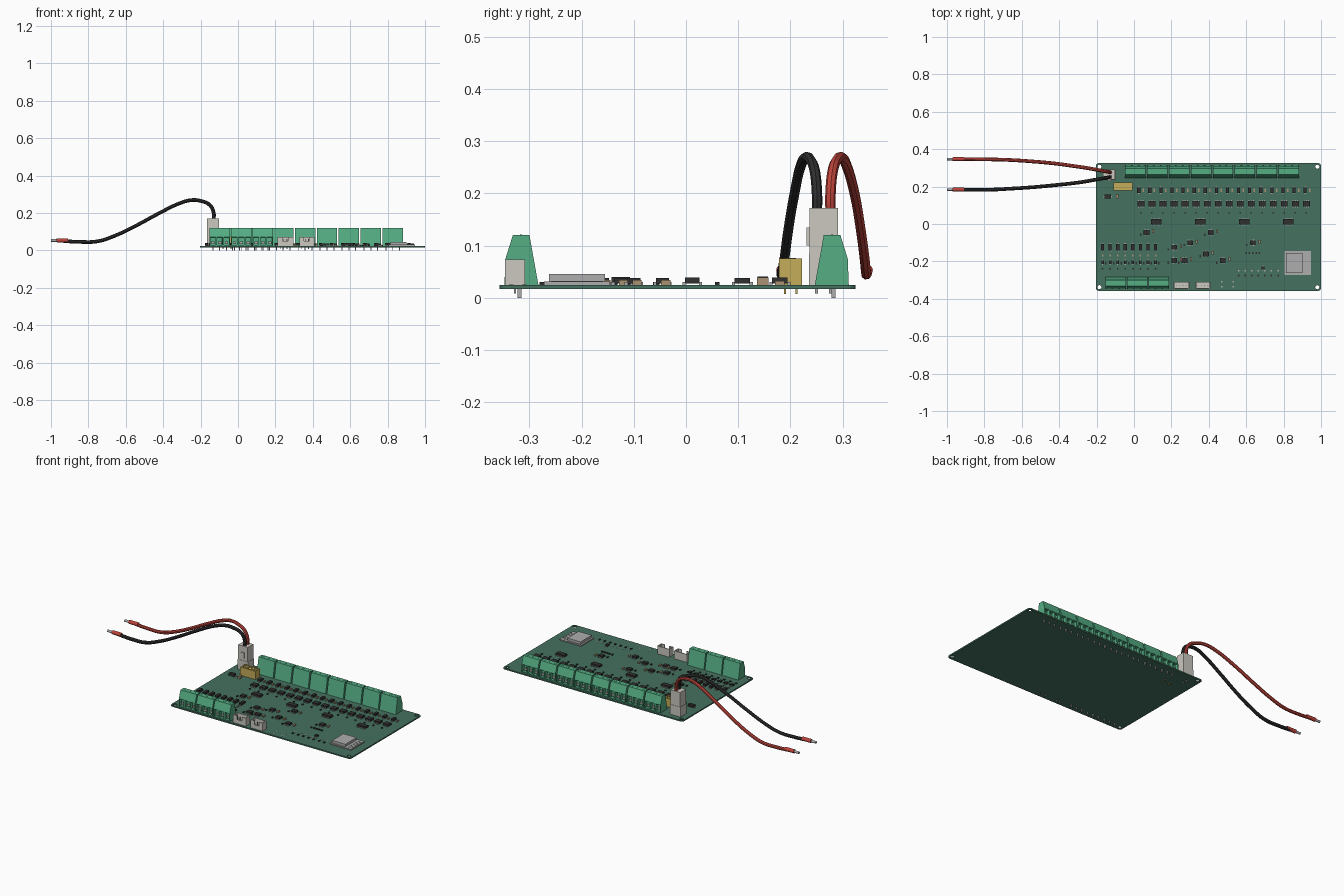
import bpy, bmesh, math
from mathutils import Vector, Matrix

if "Cube" in bpy.data.objects:
    bpy.data.objects.remove(bpy.data.objects["Cube"])


def material(name, r, g, b):
    m = bpy.data.materials.new(name)
    m.use_nodes = True
    m.diffuse_color = (r, g, b, 1)
    m.node_tree.nodes["Principled BSDF"].inputs["Base Color"].default_value = (r, g, b, 1)
    return m


BOARD = material("board green", .06, .165, .115)
GREEN = material("terminal green", .09, .42, .23)
BLACK = material("chip black", .03, .03, .03)
WHITE = material("ivory plastic", .6, .58, .53)
SILVER = material("metal silver", .42, .42, .43)
YELLOW = material("socket yellow", .56, .42, .1)
RED = material("wire red", .53, .06, .045)
TAN = material("capacitor tan", .4, .29, .17)

TOP = .025      # upper face of the board
BASE = .017     # lower face of the board


def finish(name, bm, *mats):
    bmesh.ops.recalc_face_normals(bm, faces=bm.faces)
    mesh = bpy.data.meshes.new(name)
    bm.to_mesh(mesh)
    bm.free()
    for m in mats:
        mesh.materials.append(m)
    obj = bpy.data.objects.new(name, mesh)
    bpy.context.collection.objects.link(obj)
    return obj


def add_box(bm, x, y, z, sx, sy, sz, mat=0):
    """Box centred on x, y and standing on z."""
    m = Matrix.Translation((x, y, z + sz / 2)) @ Matrix.Diagonal((sx, sy, sz, 1))
    made = bmesh.ops.create_cube(bm, size=1, matrix=m)["verts"]
    for f in {f for v in made for f in v.link_faces}:
        f.material_index = mat


def boxes(name, mat, spots, size, z=TOP):
    bm = bmesh.new()
    for x, y in spots:
        add_box(bm, x, y, z, *size)
    return finish(name, bm, mat)


def chips(name, spots, sx, sy, sz, legs=2, along_x=True):
    """Black packages with silver legs on two opposite sides."""
    bm = bmesh.new()
    for x, y in spots:
        add_box(bm, x, y, TOP + .002, sx, sy, sz)
        for i in range(legs):
            for side in (-1, 1):
                t = (i + .5) / legs - .5
                if along_x:
                    add_box(bm, x + t * sx, y + side * (sy / 2 + .002), TOP, sx / legs * .4, .006, .005, 1)
                else:
                    add_box(bm, x + side * (sx / 2 + .002), y + t * sy, TOP, .006, sy / legs * .4, .005, 1)
    return finish(name, bm, BLACK, SILVER)


def row(x0, x1, n, y):
    return [(x0 + (x1 - x0) * i / (n - 1), y) for i in range(n)]


def cylinder(bm, r, depth, matrix, n=16):
    bmesh.ops.create_cone(bm, cap_ends=True, segments=n, radius1=r, radius2=r, depth=depth, matrix=matrix)


# Circuit board with rounded corners and mounting holes
bm = bmesh.new()
add_box(bm, .398, -.016, BASE, 1.204, .682, TOP - BASE)
upright = [e for e in bm.edges if abs(e.verts[0].co.z - e.verts[1].co.z) > .001]
bmesh.ops.bevel(bm, geom=upright, offset=.015, segments=4, affect='EDGES', profile=.5)
board = finish("circuit_board", bm, BOARD)

bm = bmesh.new()
for x in (-.185, .98):
    for y in (-.338, .306):
        cylinder(bm, .011, .1, Matrix.Translation((x, y, TOP)))
cutter = finish("hole_cutter", bm, BOARD)
cutter.hide_render = True
cut = board.modifiers.new("holes", 'BOOLEAN')
cut.object = cutter
cut.solver = 'EXACT'
bpy.context.view_layer.objects.active = board
bpy.ops.object.modifier_apply(modifier="holes")
bpy.data.objects.remove(cutter)


# Screw terminal: extruded profile with three wire openings and pins
def terminal_mesh():
    bm = bmesh.new()
    width, cells = .109, 3
    profile = [(-.032, TOP), (-.030, .075), (-.016, .12), (.016, .12), (.033, TOP)]
    rings = [[bm.verts.new((width * (i / cells - .5), y, z)) for y, z in profile] for i in range(cells + 1)]
    n = len(profile)
    openings = []
    for a, b in zip(rings, rings[1:]):
        for k in range(n):
            f = bm.faces.new((a[k], a[(k + 1) % n], b[(k + 1) % n], b[k]))
            if k == 0:
                openings.append(f)
    bm.faces.new(rings[0])
    bm.faces.new(rings[-1])
    bmesh.ops.recalc_face_normals(bm, faces=bm.faces)
    bmesh.ops.inset_individual(bm, faces=openings, thickness=.006, depth=0)
    bmesh.ops.inset_individual(bm, faces=openings, thickness=.0002, depth=-.02)
    for i in range(cells):
        x = width * ((i + .5) / cells - .5)
        add_box(bm, x, -.003, 0, .005, .008, BASE, 1)
        # Clamp inside the opening and screw slot on top
        add_box(bm, x, -.016, .035, .018, .008, .012, 1)
        add_box(bm, x, 0, .1195, .016, .004, .0015, 0)
    return bm


first = finish("front_terminal", terminal_mesh(), GREEN, SILVER)
first.location = (-.098, -.316, 0)
for i in range(1, 11):
    t = bpy.data.objects.new("front_terminal" if i < 3 else "rear_terminal", first.data)
    bpy.context.collection.objects.link(t)
    if i < 3:
        t.location = (-.098 + .1155 * i, -.316, 0)
    else:
        t.location = (.007 + .1172 * (i - 3), .28, 0)
        t.rotation_euler.z = math.pi

# Tall power plug with its collar and pins
bm = bmesh.new()
add_box(bm, -.133, .264, TOP, .064, .054, .147)
add_box(bm, -.133, .264, TOP, .068, .057, .06)
add_box(bm, -.133, .234, .1, .02, .006, .035)
for y in (.25, .277):
    add_box(bm, -.133, y, .008, .006, .006, .01, 1)
finish("power_plug", bm, WHITE, SILVER)

# Yellow two-pole socket, keyed rim and contacts
bm = bmesh.new()
add_box(bm, -.059, .2, TOP, .102, .044, .044)
for dx, dy, sx, sy in ((0, .018, .102, .008), (0, -.018, .102, .008), (.047, 0, .008, .044), (-.047, 0, .008, .044)):
    add_box(bm, -.059 + dx, .2 + dy, .068, sx, sy, .007)
for x in (-.08, -.038):
    cylinder(bm, .011, .008, Matrix.Translation((x, .2, .072)))
    add_box(bm, x, .19, .007, .004, .004, .011)
    add_box(bm, x, .212, .007, .004, .004, .011)
finish("yellow_socket", bm, YELLOW)

# Small white sockets: open-topped housings with pins
bm = bmesh.new()
for x, w in ((.253, .086), (.368, .08)):
    add_box(bm, x, -.328, TOP, w, .038, .012)
    add_box(bm, x, -.311, TOP, w, .004, .048)
    for side in (-1, 1):
        add_box(bm, x + side * (w / 2 - .003), -.328, TOP, .006, .038, .048)
        add_box(bm, x + side * w * .33, -.345, TOP, w * .3, .004, .048)
    add_box(bm, x, -.345, TOP, w, .004, .025)
    for i in range(4):
        px = x + (i - 1.5) * .018
        add_box(bm, px, -.328, .008, .004, .004, .052, 1)
finish("white_socket", bm, WHITE, SILVER)

# Radio module: carrier, shield can and antenna trace
bm = bmesh.new()
add_box(bm, .876, -.209, TOP, .143, .127, .006)
add_box(bm, .858, -.209, TOP + .006, .088, .107, .015, 1)
for i in range(4):
    add_box(bm, .918 + i * .008, -.209, TOP + .006, .003, .1, .001, 1)
finish("radio_module", bm, SILVER, SILVER)

# Output drivers, diodes and their small parts behind the rear terminals
chips("driver_transistor", row(.037, .922, 16, .108), .036, .03, .011, 3)
chips("output_diode", row(.025, .915, 16, .18), .017, .03, .012, 1)
boxes("output_resistor", TAN, row(.05, .94, 16, .18), (.008, .018, .007))
boxes("driver_resistor", BLACK, row(.037, .922, 16, .06), (.008, .008, .005))

# Large and medium chips
chips("logic_chip", row(.12, .825, 4, .012), .056, .028, .012, 8)
medium = [(.067, -.045), (.41, -.045), (.3, -.1), (.635, -.1), (.215, -.125), (.27, -.195),
          (.385, -.16), (.475, -.195), (.215, -.195)]
chips("control_chip", medium, .03, .025, .011, 4)
chips("regulator", [(.69, -.235)], .016, .018, .009, 2)
chips("power_diode", [(-.14, .147)], .036, .02, .014, 1, along_x=False)
boxes("power_capacitor", TAN, [(-.09, .147)], (.014, .022, .014))
boxes("filter_capacitor", TAN, [(x + .035, y + .006) for x, y in medium], (.01, .018, .009))
boxes("filter_resistor", BLACK, [(x - .032, y - .012) for x, y in medium], (.008, .012, .005))

# Input isolators and resistors behind the front terminals
chips("input_isolator", row(-.168, .115, 8, -.125), .017, .036, .013, 2)
chips("input_diode", row(-.168, .115, 8, -.205), .014, .018, .009, 1)
boxes("input_resistor", BLACK, row(-.15, .133, 8, -.21), (.008, .014, .005))
boxes("input_capacitor", TAN, row(-.168, .115, 8, -.168), (.008, .012, .006))
boxes("input_chip_resistor", BLACK, row(-.168, .115, 8, -.24), (.01, .008, .005))

# Little parts and solder pads near the module
boxes("small_resistor", BLACK, row(.6, .67, 5, -.155) + row(.56, .77, 7, -.275), (.008, .012, .005))
boxes("solder_pad", SILVER, row(.47, .53, 2, -.31) + row(.47, .53, 2, -.335)
      + row(.56, .77, 7, -.25), (.008, .008, .001))


# Wires: one side profile, swept apart in y
def wire(name, mat, ys):
    xs = (-.13, -.13, -.15, -.2, -.25, -.31, -.42, -.55, -.66, -.75, -.85, -.97)
    zs = (.165, .2, .242, .265, .269, .253, .2, .13, .078, .049, .046, .054)
    curve = bpy.data.curves.new(name, 'CURVE')
    curve.dimensions = '3D'
    curve.bevel_depth = .01
    curve.bevel_resolution = 2
    curve.resolution_u = 5
    curve.use_fill_caps = True
    s = curve.splines.new('BEZIER')
    s.bezier_points.add(len(xs) - 1)
    for p, co in zip(s.bezier_points, zip(xs, ys, zs)):
        p.co = co
        p.handle_left_type = p.handle_right_type = 'AUTO'
    curve.materials.append(mat)
    obj = bpy.data.objects.new(name, curve)
    bpy.context.collection.objects.link(obj)
    bpy.ops.object.select_all(action='DESELECT')
    obj.select_set(True)
    bpy.context.view_layer.objects.active = obj
    bpy.ops.object.convert(target='MESH')
    bpy.ops.object.shade_smooth_by_angle()
    # Crimped end: red sleeve and bare tip
    for part, m, x, r, length in (("sleeve", RED, -.938, .0112, .06), ("tip", SILVER, -.982, .007, .036)):
        bm = bmesh.new()
        turn = Matrix.Rotation(math.pi / 2, 4, 'Y')
        cylinder(bm, r, length, Matrix.Translation((x, ys[-1], .053)) @ turn, 12)
        finish(name + "_" + part, bm, m)


wire("red_wire", RED, (.277, .277, .281, .29, .299, .308, .323, .335, .342, .345, .346, .347))
wire("black_wire", BLACK, (.251, .251, .247, .238, .229, .22, .208, .196, .189, .184, .183, .184))
